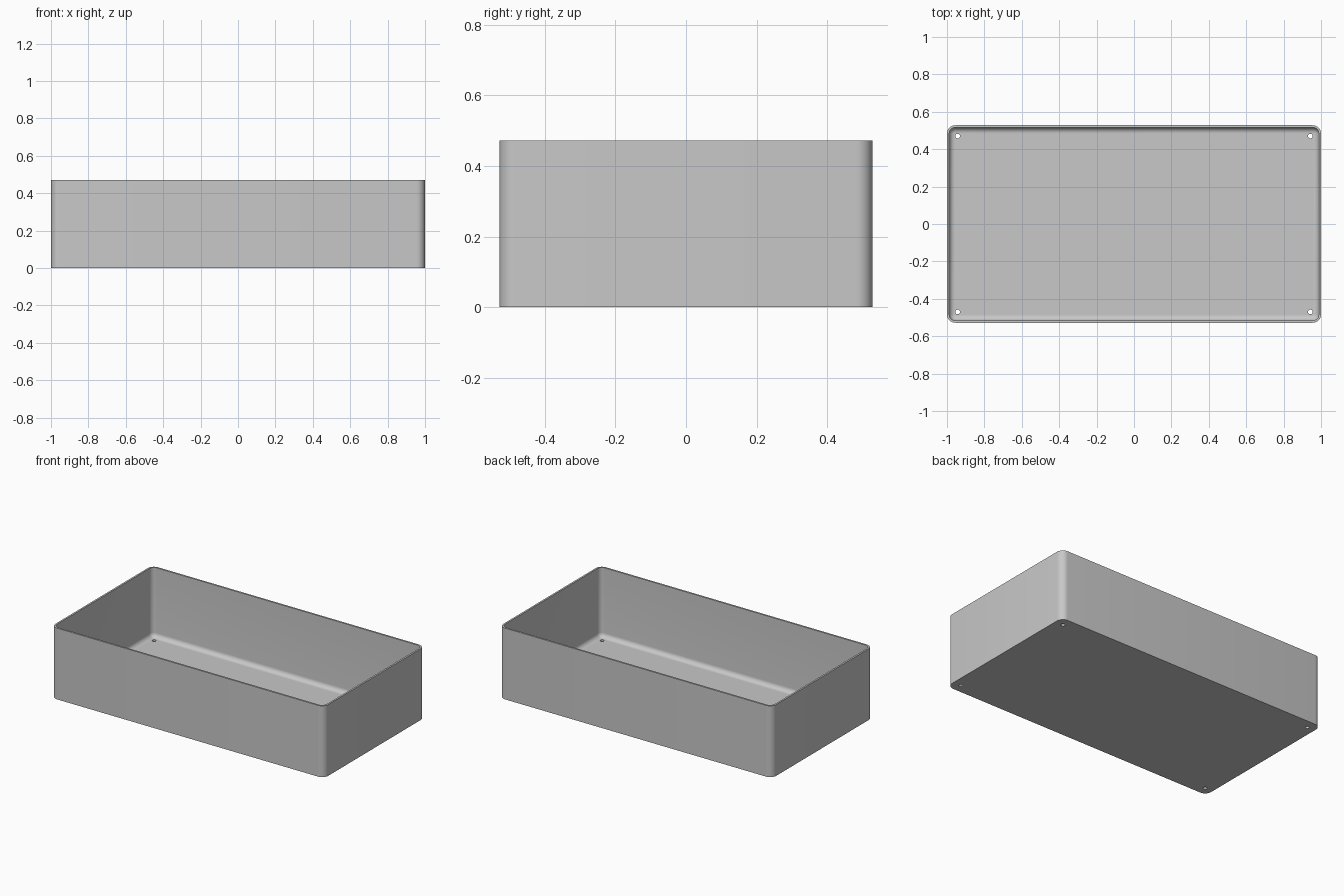
import bpy
import bmesh
from math import sin, cos, pi

cube = bpy.data.objects.get("Cube")
if cube:
    bpy.data.objects.remove(cube)

HALF_X, HALF_Y, HEIGHT = 1.0, 0.528, 0.472
CORNER, WALL, FILLET = 0.045, 0.012, 0.03
STEPS = 8
HOLE_X, HOLE_Y, HOLE_R = 0.943, 0.47, 0.0125

grey = bpy.data.materials.new("light grey")
grey.use_nodes = True
colour = (0.58, 0.58, 0.58, 1)
grey.diffuse_color = colour
grey.node_tree.nodes["Principled BSDF"].inputs["Base Color"].default_value = colour


def add_object(name, bm):
    bmesh.ops.recalc_face_normals(bm, faces=bm.faces)
    mesh = bpy.data.meshes.new(name)
    bm.to_mesh(mesh)
    bm.free()
    mesh.materials.append(grey)
    obj = bpy.data.objects.new(name, mesh)
    bpy.context.collection.objects.link(obj)
    return obj


def rounded_ring(bm, inset, z):
    """Rounded rectangle of vertices, inset from the outer wall."""
    ring = []
    radius = CORNER - inset
    for quarter, (sx, sy) in enumerate([(1, 1), (-1, 1), (-1, -1), (1, -1)]):
        for i in range(STEPS + 1):
            a = (quarter + i / STEPS) * pi / 2
            ring.append(bm.verts.new((sx * (HALF_X - CORNER) + radius * cos(a),
                                      sy * (HALF_Y - CORNER) + radius * sin(a), z)))
    return ring


# Tray shell: outer wall, rim, inner wall, rounded inner floor edge
profile = [(0, 0), (0, HEIGHT), (WALL, HEIGHT)]
for i in range(STEPS + 1):
    a = i / STEPS * pi / 2
    profile.append((WALL + FILLET * (1 - cos(a)), WALL + FILLET * (1 - sin(a))))

bm = bmesh.new()
rings = [rounded_ring(bm, inset, z) for inset, z in profile]
for low, high in zip(rings, rings[1:]):
    for i in range(len(low)):
        j = (i + 1) % len(low)
        bm.faces.new((low[i], low[j], high[j], high[i]))
bm.faces.new(rings[0])
bm.faces.new(rings[-1])
tray = add_object("tray", bm)

# Screw holes through the floor near each corner
bm = bmesh.new()
for sx in (-1, 1):
    for sy in (-1, 1):
        made = bmesh.ops.create_cone(bm, cap_ends=True, segments=20, radius1=HOLE_R,
                                     radius2=HOLE_R, depth=0.1)
        bmesh.ops.translate(bm, verts=made["verts"], vec=(sx * HOLE_X, sy * HOLE_Y, 0))
cutter = add_object("hole_cutter", bm)
cutter.hide_render = True

drill = tray.modifiers.new("screw holes", 'BOOLEAN')
drill.operation = 'DIFFERENCE'
drill.solver = 'EXACT'
drill.object = cutter

bpy.ops.object.select_all(action='DESELECT')
tray.select_set(True)
bpy.context.view_layer.objects.active = tray
bpy.ops.object.modifier_apply(modifier=drill.name)
bpy.data.objects.remove(cutter)
bpy.ops.object.shade_smooth_by_angle(angle=pi / 6)
